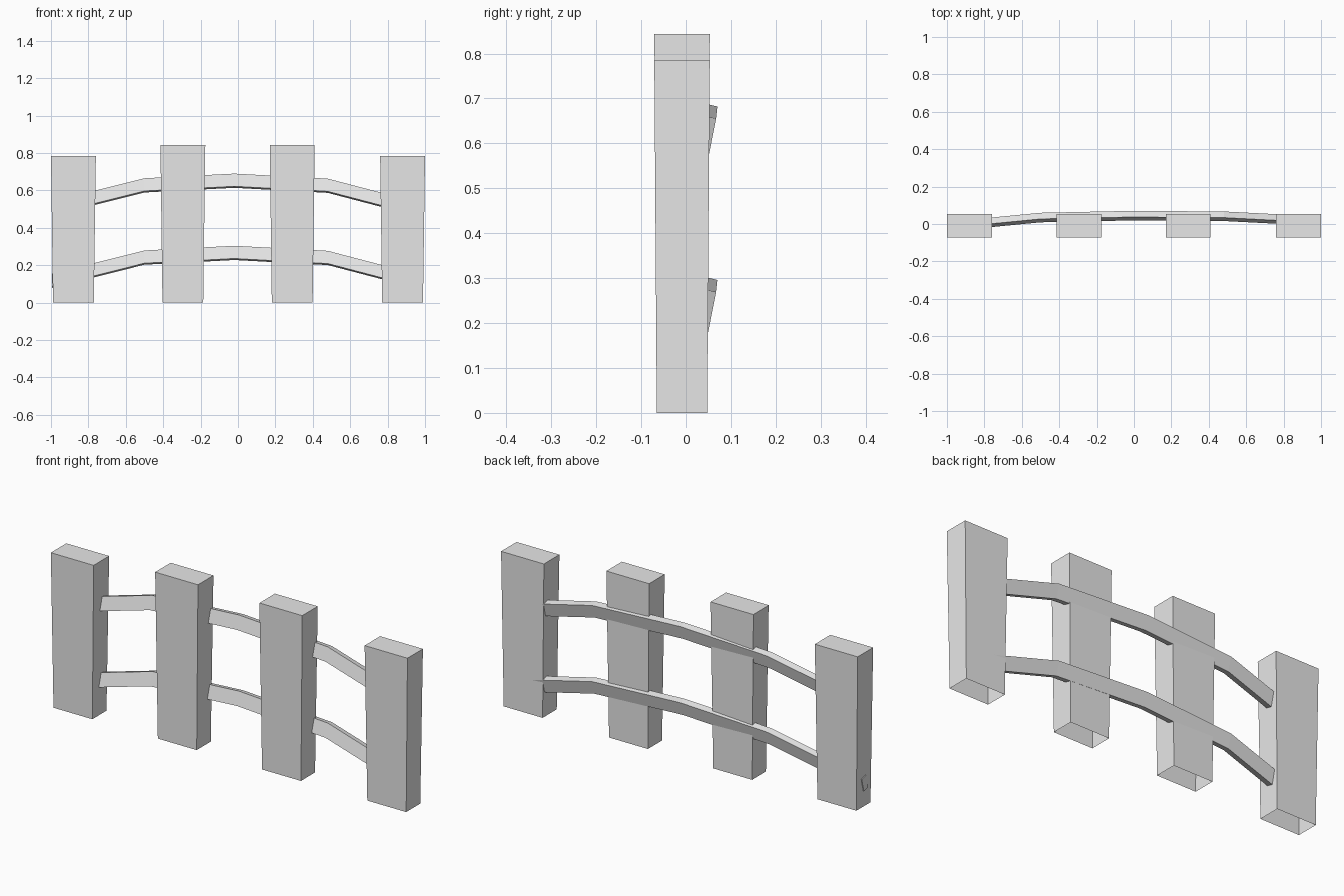
import bpy
import bmesh
from mathutils import Vector

cube = bpy.data.objects.get("Cube")
if cube:
    bpy.data.objects.remove(cube, do_unlink=True)

grey = bpy.data.materials.new("plain_grey")
grey.use_nodes = True
grey.diffuse_color = (0.8, 0.8, 0.8, 1)
grey.node_tree.nodes["Principled BSDF"].inputs["Base Color"].default_value = (0.8, 0.8, 0.8, 1)


def loft(name, rings, cap_start=True):
    """Skin a series of four-cornered rings into one flat-shaded object."""
    bm = bmesh.new()
    loops = [[bm.verts.new(p) for p in ring] for ring in rings]
    for a, b in zip(loops, loops[1:]):
        for i in range(4):
            j = (i + 1) % 4
            bm.faces.new((a[i], a[j], b[j], b[i]))
    bm.faces.new(loops[-1])
    if cap_start:
        bm.faces.new(loops[0][::-1])
    bmesh.ops.recalc_face_normals(bm, faces=bm.faces)
    mesh = bpy.data.meshes.new(name)
    bm.to_mesh(mesh)
    bm.free()
    mesh.materials.append(grey)
    obj = bpy.data.objects.new(name, mesh)
    bpy.context.collection.objects.link(obj)
    return obj


def rectangle(x, y, z, half_x, half_y):
    return [(x + sx * half_x, y + sy * half_y, z)
            for sx, sy in ((-1, -1), (1, -1), (1, 1), (-1, 1))]


# Posts: slightly wider at the top, hollow underneath
posts = {
    "right_outer_post": (-0.88, 0.785),
    "right_inner_post": (-0.295, 0.843),
    "left_inner_post": (0.29, 0.843),
    "left_outer_post": (0.88, 0.785),
}
for name, (x, height) in posts.items():
    loft(name, [rectangle(x, -0.009, 0, 0.109, 0.0565),
                rectangle(x, -0.009, height, 0.12, 0.062)], cap_start=False)

# Rails: a leaning plank section swept along a shallow arch
section = [Vector((0, y, z)) for y, z in
           ((0, 0), (-0.033, 0.008), (-0.051, -0.06), (-0.018, -0.068))]
path = [(-0.994, 0.012, 0.533), (-0.5, 0.06, 0.657), (-0.02, 0.07, 0.682),
        (0.48, 0.067, 0.655), (0.965, 0.042, 0.528)]
for name, drop in (("upper_rail", 0), ("lower_rail", 0.386)):
    loft(name, [[Vector((x, y, z - drop)) + corner for corner in section]
                for x, y, z in path])
